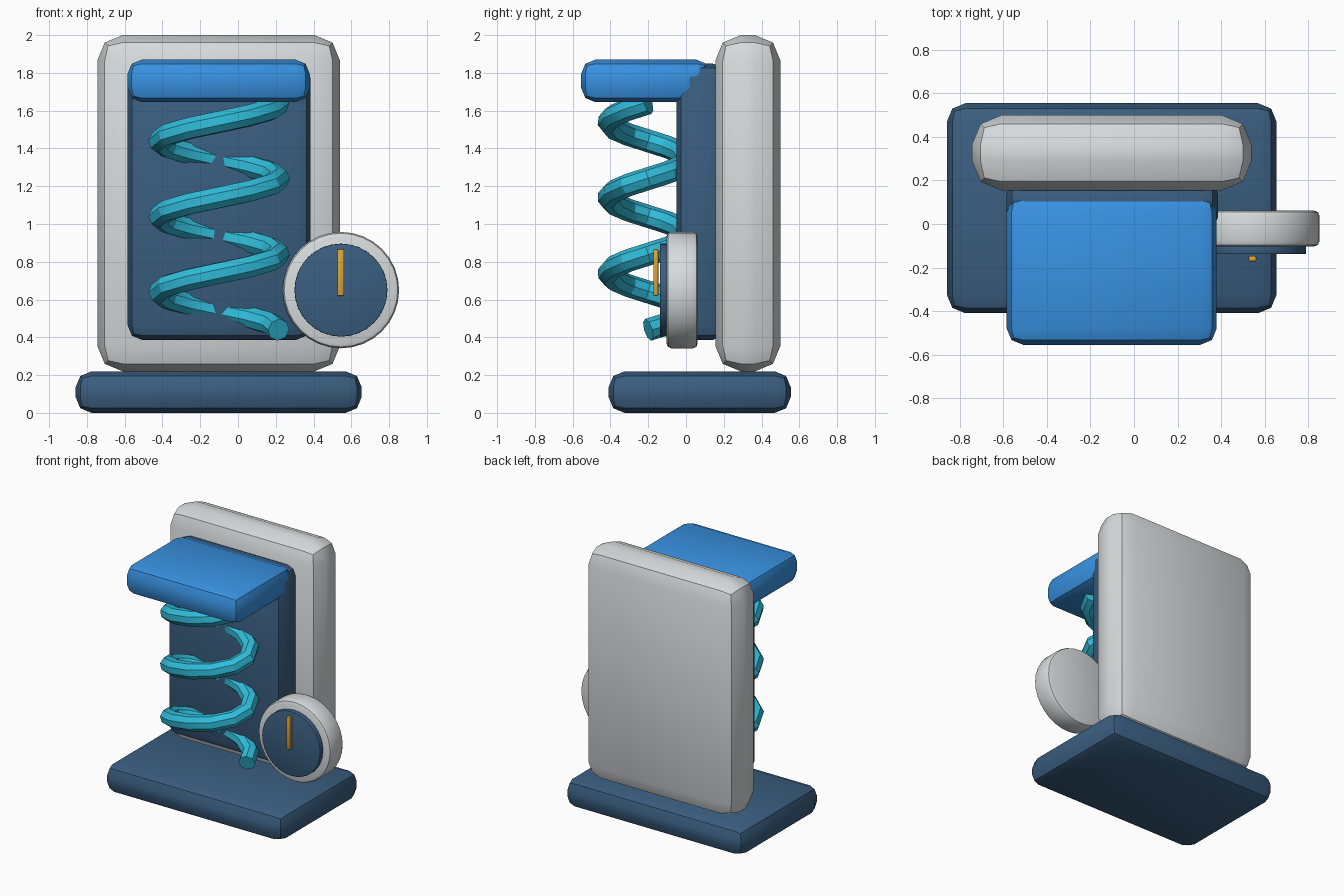
import bpy, math
from math import radians, sin, cos, tau

if "Cube" in bpy.data.objects:
    bpy.data.objects.remove(bpy.data.objects["Cube"])


def srgb(r, g, b):
    def lin(c):
        c /= 255
        return c / 12.92 if c <= 0.04045 else ((c + 0.055) / 1.055) ** 2.4
    return (lin(r), lin(g), lin(b), 1)


def material(name, *rgb):
    m = bpy.data.materials.new(name)
    m.diffuse_color = srgb(*rgb)
    m.use_nodes = True
    m.node_tree.nodes["Principled BSDF"].inputs["Base Color"].default_value = m.diffuse_color
    return m


NAVY = material("navy", 58, 94, 128)
GREY = material("light grey", 216, 220, 221)
BLUE = material("bright blue", 56, 146, 226)
TEAL = material("teal", 48, 188, 218)
GOLD = material("gold", 222, 164, 54)


def finish(ob, name, mat, bevel=0, segments=2):
    ob.name = name
    ob.data.materials.clear()
    ob.data.materials.append(mat)
    if bevel:
        mod = ob.modifiers.new("round", "BEVEL")
        mod.width, mod.segments = bevel, segments
        mod.limit_method = 'ANGLE'
        mod.angle_limit = radians(40)
        bpy.ops.object.modifier_apply(modifier=mod.name)
    bpy.ops.object.shade_smooth_by_angle(angle=radians(30))
    return ob


def box(name, mat, xs, ys, zs, bevel):
    # rounded block given by its limits on each axis
    lims = (xs, ys, zs)
    bpy.ops.mesh.primitive_cube_add(size=1, location=[sum(l) / 2 for l in lims])
    ob = bpy.context.object
    ob.scale = [l[1] - l[0] for l in lims]
    bpy.ops.object.transform_apply(location=False, rotation=False, scale=True)
    return finish(ob, name, mat, bevel)


def disc(name, mat, radius, y0, y1, bevel):
    # cylinder facing the front, on the dial axis
    bpy.ops.mesh.primitive_cylinder_add(vertices=32, radius=radius, depth=y1 - y0,
                                        location=(0.545, (y0 + y1) / 2, 0.65),
                                        rotation=(radians(90), 0, 0))
    return finish(bpy.context.object, name, mat, bevel)


# stand and body
box("base", NAVY, (-0.86, 0.655), (-0.41, 0.555), (0, 0.22), 0.085)
box("back_plate", GREY, (-0.745, 0.54), (0.155, 0.5), (0.22, 2.0), 0.135)
box("recess_panel", NAVY, (-0.585, 0.385), (-0.05, 0.22), (0.385, 1.85), 0.08)
box("top_hood", BLUE, (-0.585, 0.38), (-0.555, 0.13), (1.645, 1.87), 0.075)

# oval coil spring
TURNS, STEPS = 3, 12
count = TURNS * STEPS + 1
curve = bpy.data.curves.new("spring", 'CURVE')
curve.dimensions = '3D'
curve.bevel_depth = 0.06
curve.bevel_resolution = 2
curve.use_fill_caps = True
path = curve.splines.new('POLY')
path.points.add(count - 1)
for i, p in enumerate(path.points):
    a = tau * i / STEPS
    p.co = (-0.1 + 0.315 * cos(a), -0.2 + 0.21 * sin(a), 0.44 + 0.4 * i / STEPS, 1)
spring = bpy.data.objects.new("spring", curve)
bpy.context.collection.objects.link(spring)
bpy.ops.object.select_all(action='DESELECT')
spring.select_set(True)
bpy.context.view_layer.objects.active = spring
bpy.ops.object.convert(target='MESH')
spring = bpy.context.object
finish(spring, "spring", TEAL)
bpy.ops.object.shade_smooth_by_angle(angle=radians(50))

# dial with pointer
disc("dial_rim", GREY, 0.308, -0.103, 0.062, 0.025)
disc("dial_face", NAVY, 0.246, -0.138, -0.09, 0.004)
box("dial_pointer", GOLD, (0.526, 0.562), (-0.173, -0.146), (0.62, 0.868), 0.007)
